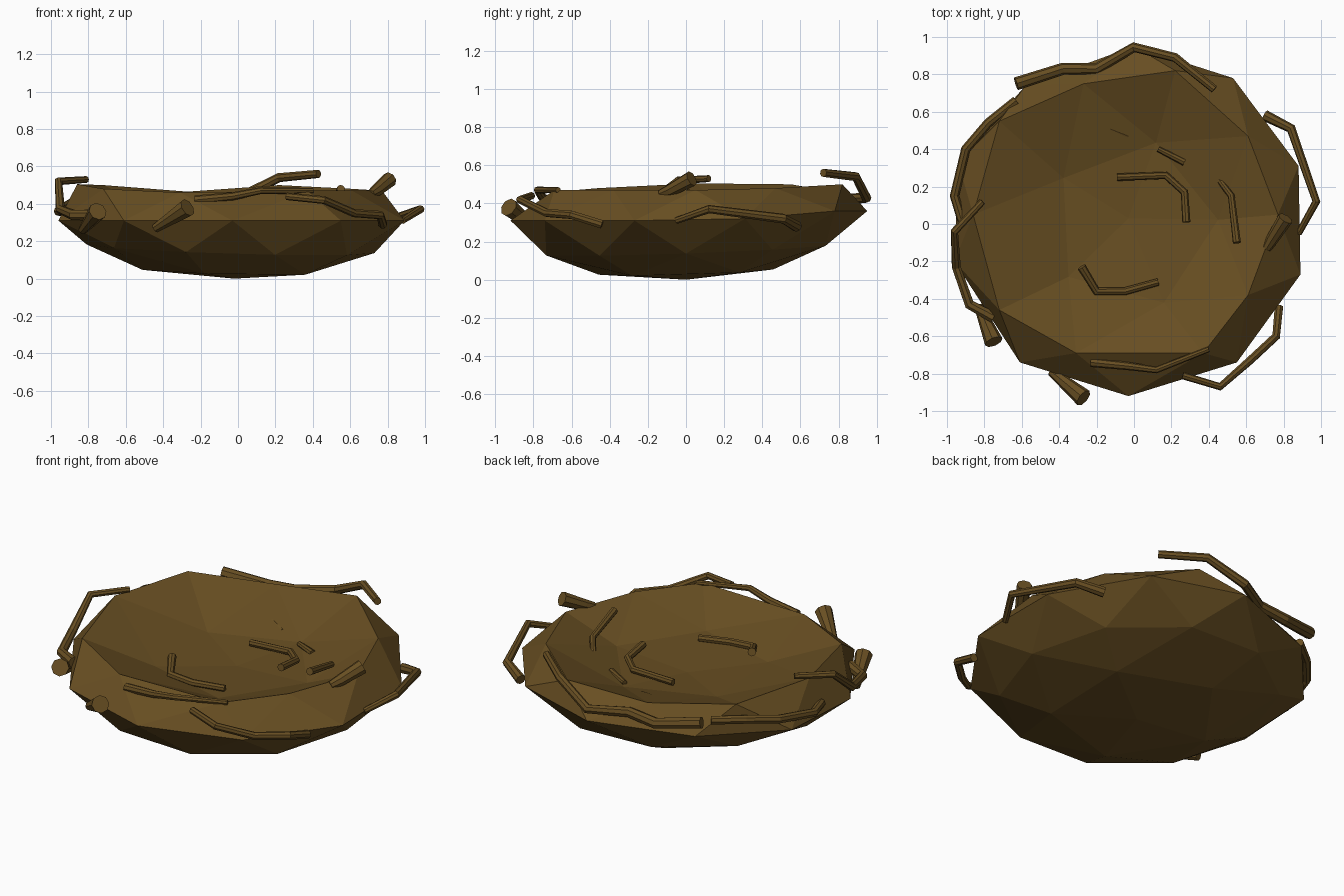
import bpy, bmesh, math

if "Cube" in bpy.data.objects:
    bpy.data.objects.remove(bpy.data.objects["Cube"])

bark = bpy.data.materials.new("bark brown")
bark.diffuse_color = (0.138, 0.077, 0.016, 1)
bark.use_nodes = True
bark.node_tree.nodes["Principled BSDF"].inputs["Base Color"].default_value = bark.diffuse_color


def ring(n, start, r, z, dx=0, tilt_x=0, tilt_y=0):
    pts = []
    for i in range(n):
        a = start + i * 2 * math.pi / n
        x, y = r * math.cos(a), r * math.sin(a)
        pts.append((x + dx, y, z + tilt_x * x + tilt_y * y))
    return pts


# nest bowl: faceted shell of staggered rings
bm = bmesh.new()
add = lambda pts: [bm.verts.new(p) for p in pts]
step = math.pi / 5
low = add(ring(5, step, 0.48, 0.037, -0.03, -0.02, 0.03))
mid = add(ring(10, 0, 0.77, 0.16, -0.04, -0.03, 0.035))
wide = add([(.88, .31, .32), (.53, .78, .36), (0, .95, .36), (-.58, .74, .34), (-.94, .33, .32),
            (-.96, -.2, .31), (-.61, -.74, .31), (-.03, -.92, .31), (.55, -.74, .31), (.89, -.27, .31)])
rim = add([(.77, .05, .47), (.61, .47, .48), (.22, .82, .5), (-.27, .75, .465), (-.72, .55, .5),
           (-.86, .05, .505), (-.72, -.46, .48), (-.31, -.69, .46), (.37, -.69, .47), (.61, -.38, .47)])
dish = add(ring(5, 0.05, 0.45, 0.338))
bottom = bm.verts.new((-.02, 0, 0))
centre = bm.verts.new((-.03, .03, .31))


def zigzag(a, b):
    for i in range(10):
        j = (i + 1) % 10
        bm.faces.new((a[i], a[j], b[i]))
        bm.faces.new((b[i], a[j], b[j]))


def close_cap(five, ten, tip):
    for i in range(5):
        k, n = 2 * i, five[(i + 1) % 5]
        bm.faces.new((five[i], ten[k], ten[k + 1]))
        bm.faces.new((five[i], ten[k + 1], ten[(k + 2) % 10]))
        bm.faces.new((five[i], ten[(k + 2) % 10], n))
        bm.faces.new((five[i], n, tip))


zigzag(mid, wide)
zigzag(rim, wide)
close_cap(low, mid, bottom)
close_cap(dish, rim[-1:] + rim[:-1], centre)
bmesh.ops.recalc_face_normals(bm, faces=bm.faces)
mesh = bpy.data.meshes.new("nest_bowl")
bm.to_mesh(mesh)
bm.free()
mesh.materials.append(bark)
bpy.context.collection.objects.link(bpy.data.objects.new("nest_bowl", mesh))


# twigs: bent tapering tubes
def twig(name, r0, r1, pts):
    cu = bpy.data.curves.new(name, 'CURVE')
    cu.dimensions = '3D'
    cu.bevel_depth = 1
    cu.bevel_resolution = 2
    cu.use_fill_caps = True
    sp = cu.splines.new('POLY')
    sp.points.add(len(pts) - 1)
    for i, p in enumerate(pts):
        sp.points[i].co = (*p, 1)
        sp.points[i].radius = r0 + (r1 - r0) * i / (len(pts) - 1)
    cu.materials.append(bark)
    ob = bpy.data.objects.new(name, cu)
    bpy.context.collection.objects.link(ob)
    bpy.ops.object.select_all(action='DESELECT')
    ob.select_set(True)
    bpy.context.view_layer.objects.active = ob
    bpy.ops.object.convert(target='MESH')
    for f in ob.data.polygons:
        f.use_smooth = False


# twigs around the rim
twig("back_twig", .035, .022, [(-.63, .75, .44), (-.38, .83, .40), (-.2, .83, .42),
                               (0, .945, .43), (.22, .89, .54), (.43, .72, .56)])
twig("right_back_twig", .03, .018, [(.7, .58, .28), (.84, .51, .32), (.975, .12, .37), (.88, -.05, .31)])
twig("right_stub", .025, .042, [(.71, -.13, .45), (.74, -.08, .47), (.81, .03, .53)])
twig("right_front_twig", .02, .024, [(.26, -.81, .44), (.46, -.87, .42), (.62, -.73, .35),
                                     (.76, -.6, .34), (.775, -.44, .29)])
twig("front_twig", .025, .015, [(-.23, -.74, .42), (-.03, -.76, .44), (.12, -.78, .47), (.4, -.67, .47)])
twig("front_stub", .025, .05, [(-.44, -.79, .27), (-.27, -.93, .38)])
twig("left_front_stub", .025, .05, [(-.83, -.44, .26), (-.75, -.63, .36)])
twig("left_twig", .018, .032, [(-.81, .12, .53), (-.96, -.04, .52), (-.95, -.23, .37),
                               (-.88, -.43, .34), (-.75, -.5, .34)])
twig("left_back_twig", .025, .025, [(-.63, .66, .42), (-.78, .54, .42), (-.9, .4, .4),
                                    (-.96, .15, .36), (-.92, .02, .36)])

# twigs lying in the dish
twig("inner_twig_back", .02, .022, [(-.09, .25, .35), (.17, .26, .36), (.27, .17, .37), (.28, .01, .39)])
twig("inner_twig_front", .024, .02, [(-.28, -.23, .4), (-.2, -.36, .36), (-.05, -.36, .35), (.13, -.31, .345)])
twig("inner_twig_right", .015, .022, [(.43, .27, .35), (.52, .15, .42), (.55, -.1, .48)])
twig("inner_stub_left", .02, .01, [(-.13, .51, .365), (-.03, .47, .355)])
twig("inner_stub_right", .015, .02, [(.13, .4, .345), (.27, .33, .35)])
